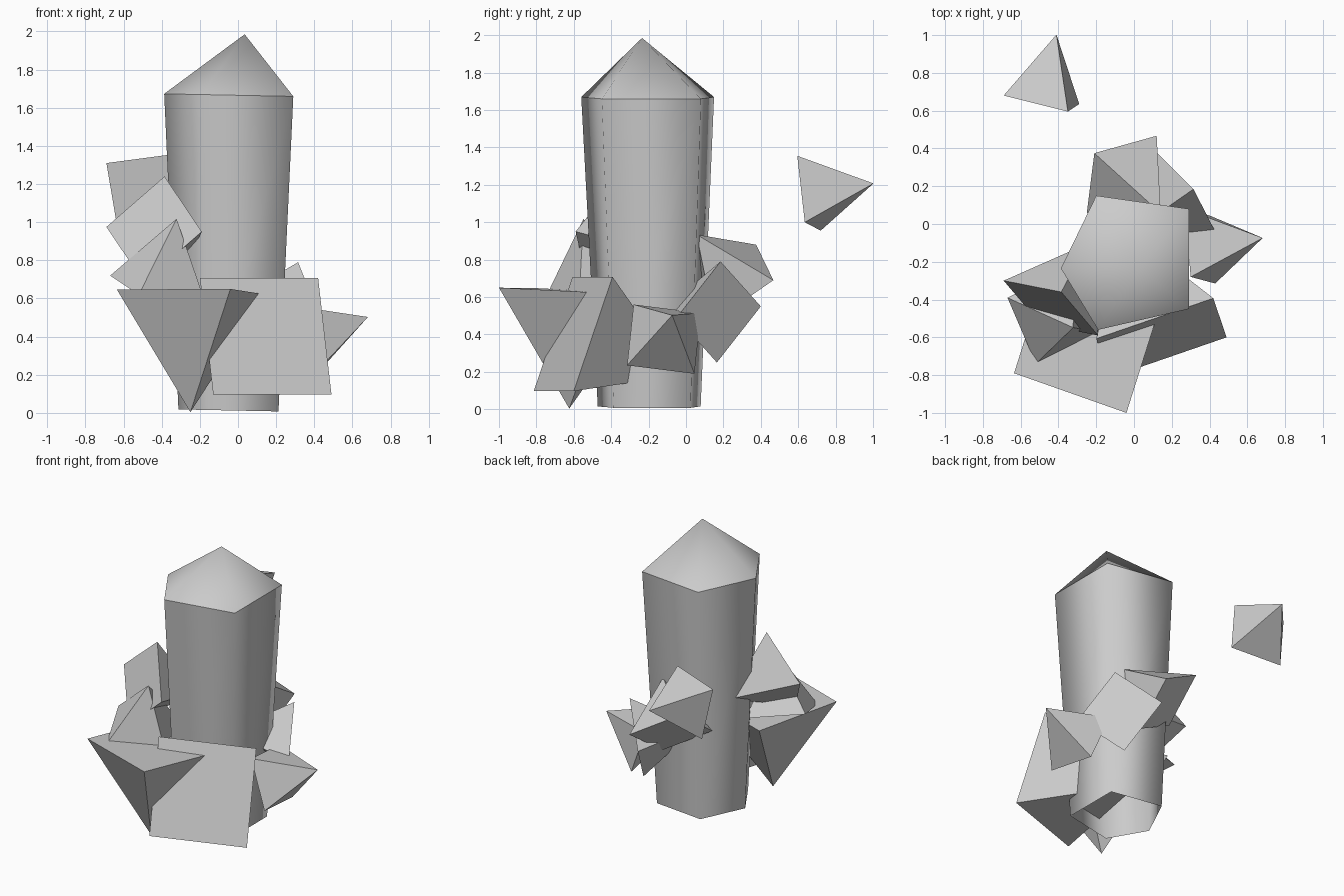
import bpy
from mathutils import Vector as V

if "Cube" in bpy.data.objects:
    bpy.data.objects.remove(bpy.data.objects["Cube"])


def make_object(name, verts, faces, smooth=False):
    mesh = bpy.data.meshes.new(name)
    mesh.from_pydata([tuple(v) for v in verts], [], faces)
    mesh.update()
    for p in mesh.polygons:
        p.use_smooth = smooth
    ob = bpy.data.objects.new(name, mesh)
    bpy.context.collection.objects.link(ob)
    return ob


# Main pillar: five-sided, wider at the top, pointed tip, open underneath
ring = [(-.20, .15), (.29, .08), (.29, -.45), (-.19, -.56), (-.387, -.235)]
top_c, base_c, taper, n = V((.02, -.235, 1.665)), V((.003, -.22, .012)), .775, len(ring)
base, rim = [], []
for x, y in ring:
    off = V((x - top_c.x, y - top_c.y, -.02 * (x - top_c.x)))
    rim.append(top_c + off)
    base.append(base_c + off * taper)
tip = V((.035, -.235, 1.985))
faces = []
for i in range(n):
    j = (i + 1) % n
    faces.append((j, i, n + i, n + j)[::-1][::-1])
    faces.append((n + j, n + i, 2 * n))
pillar = make_object("main_crystal", base + rim + [tip], faces, True)
for e in pillar.data.edges:  # crisp edge between the sides and the tip
    e.use_edge_sharp = all(n <= v < 2 * n for v in e.vertices)


# Shards: square pyramids as tall as they are wide, given by three
# consecutive base corners and a rough point on the apex side
def shard(name, a, b, c, toward):
    a, b, c = V(a), V(b), V(c)
    d = a + c - b
    centre = (a + c) / 2
    normal = (b - a).cross(c - b).normalized()
    flip = normal.dot(V(toward) - centre) < 0
    side = ((b - a).length + (c - b).length) / 2
    apex = centre + normal * side * (-1 if flip else 1)
    faces = [(3, 2, 1, 0), (0, 1, 4), (1, 2, 4), (2, 3, 4), (3, 0, 4)]
    if flip:
        faces = [f[::-1] for f in faces]
    make_object(name, (a, b, c, d, apex), faces)


shard("floating_shard", (-.69, .68, 1.31), (-.35, .595, 1.355),
      (-.29, .635, 1.0), (-.41, 1.0, 1.2))
shard("upper_left_shard", (-.69, -.30, .975), (-.385, -.36, 1.24),
      (-.19, -.59, .95), (-.25, -.11, .83))
shard("middle_left_shard", (-.67, -.39, .72), (-.52, -.74, .62),
      (-.165, -.573, .56), (-.30, -.615, .995))
shard("front_left_shard", (-.635, -.79, .647), (-.04, -1.0, .65),
      (.15, -.40, .62), (-.245, -.635, 0))
shard("front_right_shard", (-.20, -.607, .708), (.42, -.393, .708),
      (.49, -.60, .097), (0, 0, .2))
shard("right_shard", (.30, -.28, .56), (.43, -.315, .235),
      (.40, .045, .19), (.69, -.07, .495))
shard("back_right_shard", (.10, .40, .55), (.315, .185, .79),
      (.435, -.05, .49), (-.04, -.06, .58))
shard("back_shard", (-.21, .375, .88), (.12, .467, .69),
      (.08, .15, .47), (.137, .06, .93))
